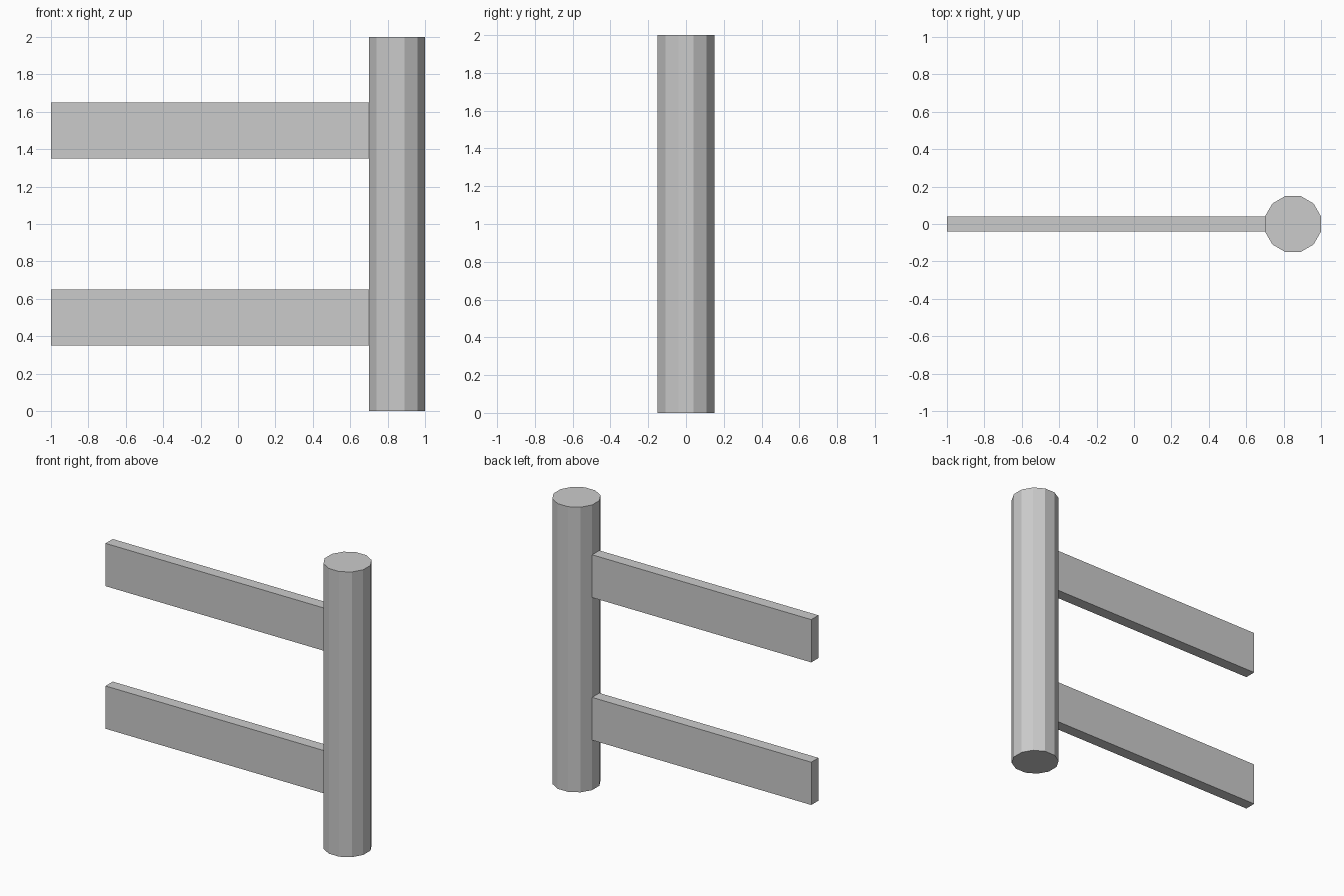
import bpy
from math import pi, cos

if "Cube" in bpy.data.objects:
    bpy.data.objects.remove(bpy.data.objects["Cube"])

POST_X = 0.85

# Twelve-sided post, flat sides facing the axes
bpy.ops.mesh.primitive_cylinder_add(
    vertices=12, radius=0.15 / cos(pi / 12), depth=2.0,
    location=(POST_X, 0, 1.0), rotation=(0, 0, pi / 12))
bpy.context.object.name = "post"
bpy.ops.object.transform_apply(location=False, rotation=True, scale=True)


# Flat rails running from the left end into the post
def rail(name, z):
    x0, x1 = -1.0, 0.71
    bpy.ops.mesh.primitive_cube_add(size=1, location=((x0 + x1) / 2, 0, z))
    ob = bpy.context.object
    ob.name = name
    ob.scale = (x1 - x0, 0.08, 0.3)
    bpy.ops.object.transform_apply(location=False, rotation=False, scale=True)


for name, z in (("lower_rail", 0.5), ("upper_rail", 1.5)):
    rail(name, z)
